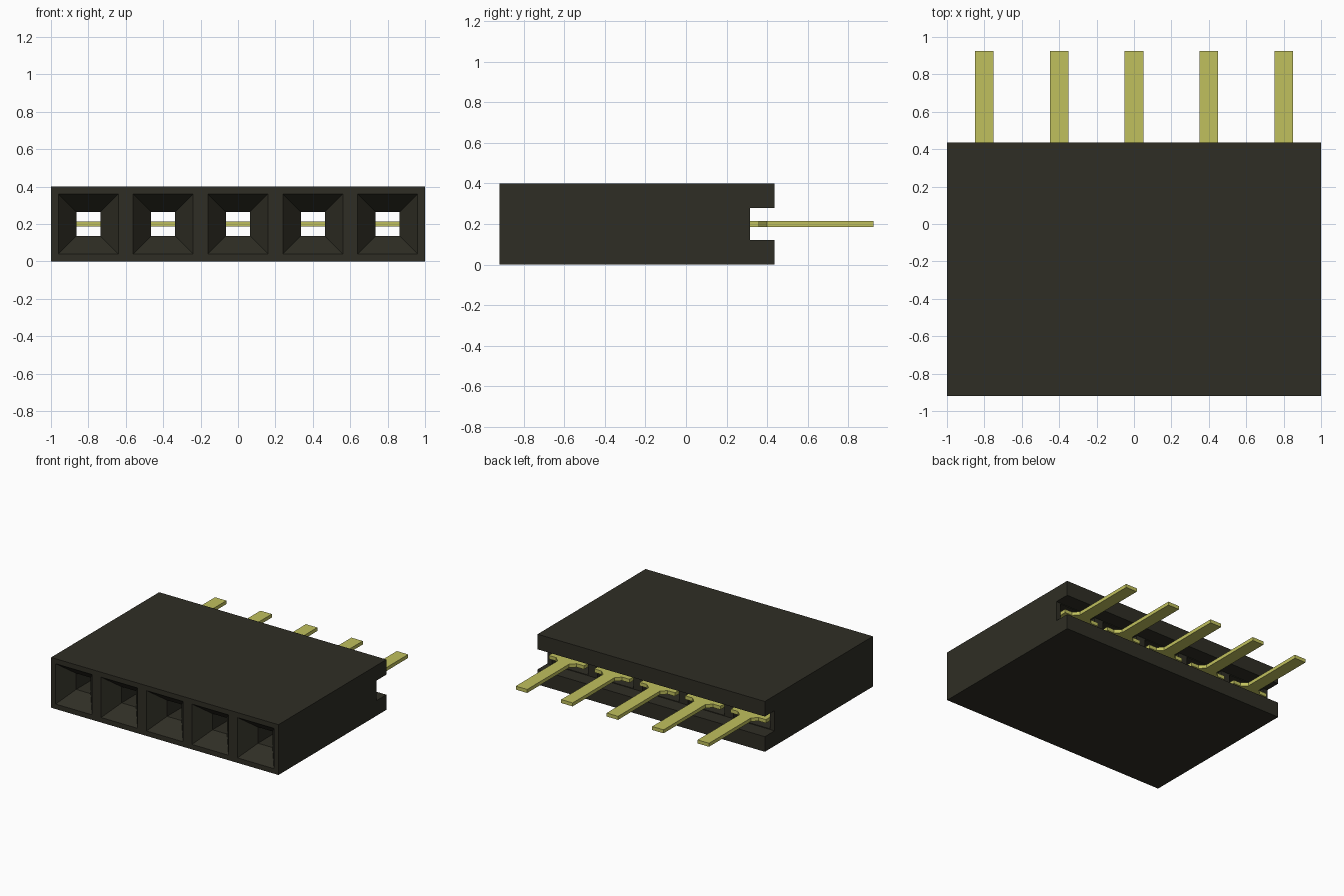
import bpy
import bmesh

cube = bpy.data.objects.get("Cube")
if cube:
    bpy.data.objects.remove(cube, do_unlink=True)

PITCH, COUNT = 0.4, 5
CENTRES = [(i - (COUNT - 1) / 2) * PITCH for i in range(COUNT)]
MID_Z = 0.2


def material(name, rgb):
    mat = bpy.data.materials.new(name)
    mat.use_nodes = True
    mat.diffuse_color = (*rgb, 1)
    mat.node_tree.nodes["Principled BSDF"].inputs["Base Color"].default_value = (*rgb, 1)
    return mat


def make_object(name, bm, mat=None):
    bmesh.ops.recalc_face_normals(bm, faces=bm.faces)
    mesh = bpy.data.meshes.new(name)
    bm.to_mesh(mesh)
    bm.free()
    if mat:
        mesh.materials.append(mat)
    obj = bpy.data.objects.new(name, mesh)
    bpy.context.collection.objects.link(obj)
    return obj


def prism(name, points, offset, mat):
    """Extrude a closed outline along an offset vector."""
    bm = bmesh.new()
    face = bm.faces.new([bm.verts.new(p) for p in points])
    new = bmesh.ops.extrude_face_region(bm, geom=[face])["geom"]
    bmesh.ops.translate(bm, vec=offset, verts=[v for v in new if isinstance(v, bmesh.types.BMVert)])
    return make_object(name, bm, mat)


def loft_sockets(sections):
    """Rectangular sections (y, half width, half height) lofted at every socket."""
    bm = bmesh.new()
    for cx in CENTRES:
        rings = [[bm.verts.new((cx + sx * w, y, MID_Z + sz * h))
                  for sx, sz in ((-1, -1), (1, -1), (1, 1), (-1, 1))]
                 for y, w, h in sections]
        for a, b in zip(rings, rings[1:]):
            for i in range(4):
                j = (i + 1) % 4
                bm.faces.new((a[i], a[j], b[j], b[i]))
        bm.faces.new(rings[0])
        bm.faces.new(rings[-1])
    return make_object("socket_cutter", bm)


plastic = material("black plastic", (0.028, 0.027, 0.018))
gold = material("pale gold", (0.53, 0.53, 0.11))

# Housing: block with a slot along the back
FRONT, BACK, SLOT = -0.92, 0.437, 0.315
profile = [(FRONT, 0), (BACK, 0), (BACK, 0.12), (SLOT, 0.12),
           (SLOT, 0.28), (BACK, 0.28), (BACK, 0.4), (FRONT, 0.4)]
housing = prism("housing", [(-1, y, z) for y, z in profile], (2, 0, 0), plastic)

# Sockets: funnel mouth, square bore, wider pocket at the back
cutter = loft_sockets([(FRONT - 0.012, 0.17, 0.17), (FRONT + 0.12, 0.064, 0.064),
                       (0.1, 0.064, 0.064), (0.1, 0.16, 0.075), (0.35, 0.16, 0.075)])
cutter.hide_render = True
cut = housing.modifiers.new("sockets", "BOOLEAN")
cut.operation = "DIFFERENCE"
cut.solver = "EXACT"
cut.object = cutter
depsgraph = bpy.context.evaluated_depsgraph_get()
carved = bpy.data.meshes.new_from_object(housing.evaluated_get(depsgraph))
housing.modifiers.clear()
housing.data = carved
bpy.data.objects.remove(cutter, do_unlink=True)

# Pins: flat strips with a wide head and chamfered shoulders
half = [(0.155, 0.2), (0.155, 0.36), (0.09, 0.36), (0.05, 0.4), (0.05, 0.925)]
outline = half + [(-x, y) for x, y in reversed(half)]
for n, cx in enumerate(CENTRES, 1):
    prism(f"pin_{n}", [(cx + x, y, 0.186) for x, y in outline], (0, 0, 0.028), gold)
